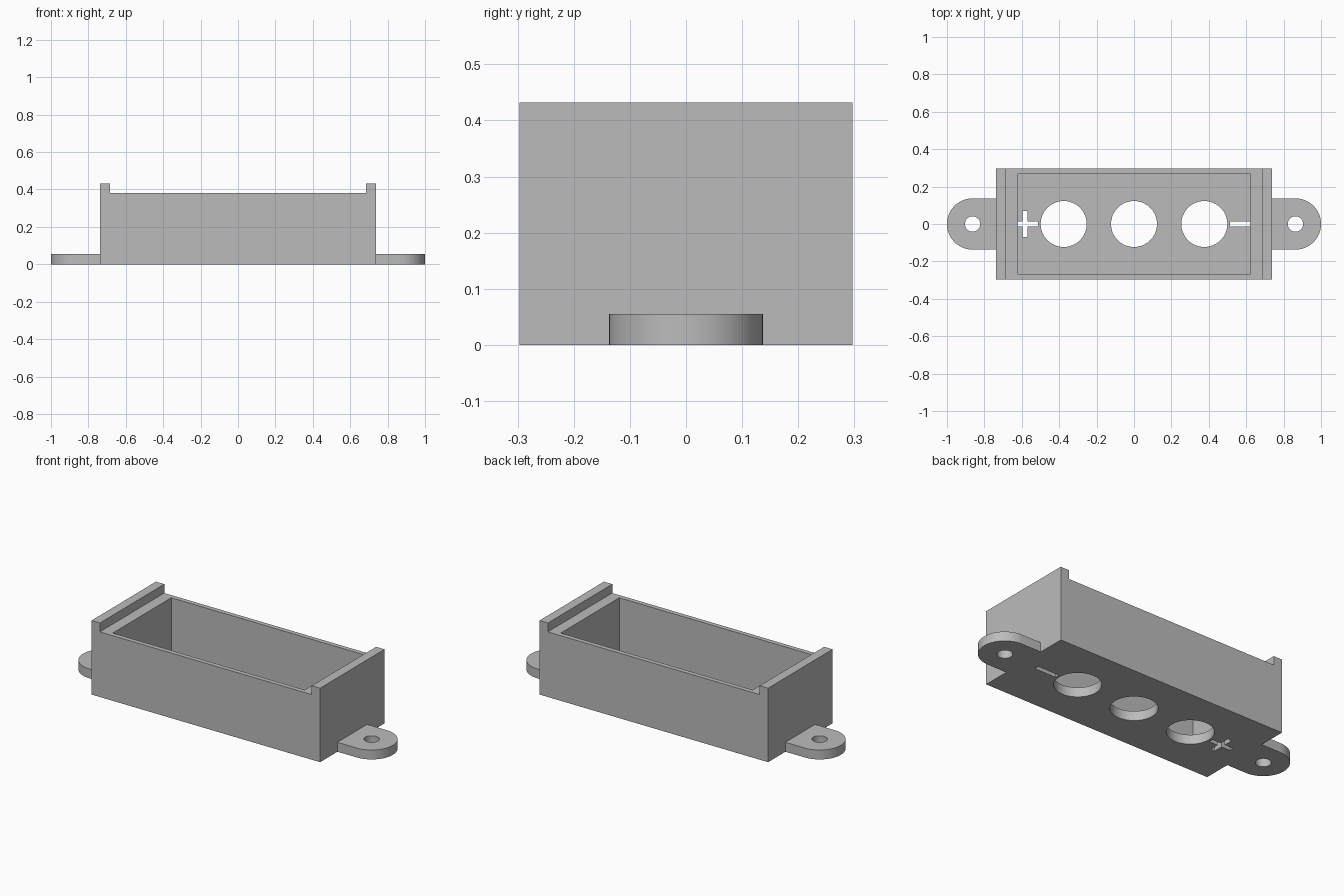
import bpy
import math

if "Cube" in bpy.data.objects:
    bpy.data.objects.remove(bpy.data.objects["Cube"], do_unlink=True)

grey = bpy.data.materials.new("plain_grey")
grey.use_nodes = True
grey.diffuse_color = (0.5, 0.5, 0.5, 1)
grey.node_tree.nodes["Principled BSDF"].inputs["Base Color"].default_value = (0.5, 0.5, 0.5, 1)

HALF_X, HALF_Y = 0.738, 0.297
RIM, LIP = 0.38, 0.432
FLOOR = 0.055


def prism(name, outline, low, high, axis="z"):
    """Extrude a counter-clockwise outline along z, or an xz outline along y."""
    n = len(outline)
    if axis == "z":
        verts = [(a, b, h) for h in (low, high) for a, b in outline]
    else:
        verts = [(a, -h, b) for h in (low, high) for a, b in outline]
    faces = [list(range(n))[::-1], list(range(n, 2 * n))]
    faces += [[i, (i + 1) % n, n + (i + 1) % n, n + i] for i in range(n)]
    mesh = bpy.data.meshes.new(name)
    mesh.from_pydata(verts, [], faces)
    mesh.materials.append(grey)
    obj = bpy.data.objects.new(name, mesh)
    bpy.context.collection.objects.link(obj)
    return obj


def rectangle(cx, cy, hx, hy):
    return [(cx - hx, cy - hy), (cx + hx, cy - hy), (cx + hx, cy + hy), (cx - hx, cy + hy)]


def arc(cx, cy, r, start, end, steps):
    angles = [math.radians(start + (end - start) * i / steps) for i in range(steps + 1)]
    return [(cx + r * math.cos(a), cy + r * math.sin(a)) for a in angles]


def circle(cx, cy, r):
    return arc(cx, cy, r, 0, 360, 64)[:-1]


def carve(obj, cutters):
    """Subtract every cutter, bake the result and delete the cutters."""
    for c in cutters:
        c.hide_render = True
        mod = obj.modifiers.new("cut", "BOOLEAN")
        mod.operation, mod.solver, mod.object = "DIFFERENCE", "EXACT", c
    graph = bpy.context.evaluated_depsgraph_get()
    graph.update()
    baked = bpy.data.meshes.new_from_object(obj.evaluated_get(graph))
    obj.modifiers.clear()
    obj.data = baked
    for c in cutters:
        bpy.data.objects.remove(c, do_unlink=True)
    bpy.ops.object.select_all(action="DESELECT")
    obj.select_set(True)
    bpy.context.view_layer.objects.active = obj
    bpy.ops.object.shade_smooth_by_angle(angle=math.radians(30))


# Box with a raised lip at each end
step = HALF_X - 0.054
profile = [(-HALF_X, 0), (HALF_X, 0), (HALF_X, LIP), (step, LIP),
           (step, RIM), (-step, RIM), (-step, LIP), (-HALF_X, LIP)]
box = prism("box", profile, -HALF_Y, HALF_Y, axis="y")

# Cavity, three round floor openings, and the plus and minus slots
cutters = [prism("cavity_cutter", rectangle(0, 0, 0.62, 0.27), FLOOR, 1)]
for x in (-0.376, 0, 0.376):
    cutters.append(prism("opening_cutter", circle(x, 0, 0.123), -0.1, 0.1))
w, arm, sign_x = 0.013, 0.069, 0.582
plus = [(-arm, -w), (-w, -w), (-w, -arm), (w, -arm), (w, -w), (arm, -w),
        (arm, w), (w, w), (w, arm), (-w, arm), (-w, w), (-arm, w)]
cutters.append(prism("plus_cutter", [(x - sign_x, y) for x, y in plus], -0.1, FLOOR + 0.004))
cutters.append(prism("minus_cutter", rectangle(sign_x, 0, arm, w), -0.1, FLOOR + 0.004))
carve(box, cutters)

# Rounded mounting tabs with screw holes
R = 0.137
for name, side in (("left_tab", 1), ("right_tab", -1)):
    outline = [(HALF_X, -R)] + arc(1 - R, 0, R, -90, 90, 40) + [(HALF_X, R)]
    if side < 0:
        outline = [(-x, y) for x, y in reversed(outline)]
    tab = prism(name, outline, 0, 0.055)
    carve(tab, [prism("screw_cutter", circle(side * (1 - R), 0, 0.041), -0.1, 0.2)])
